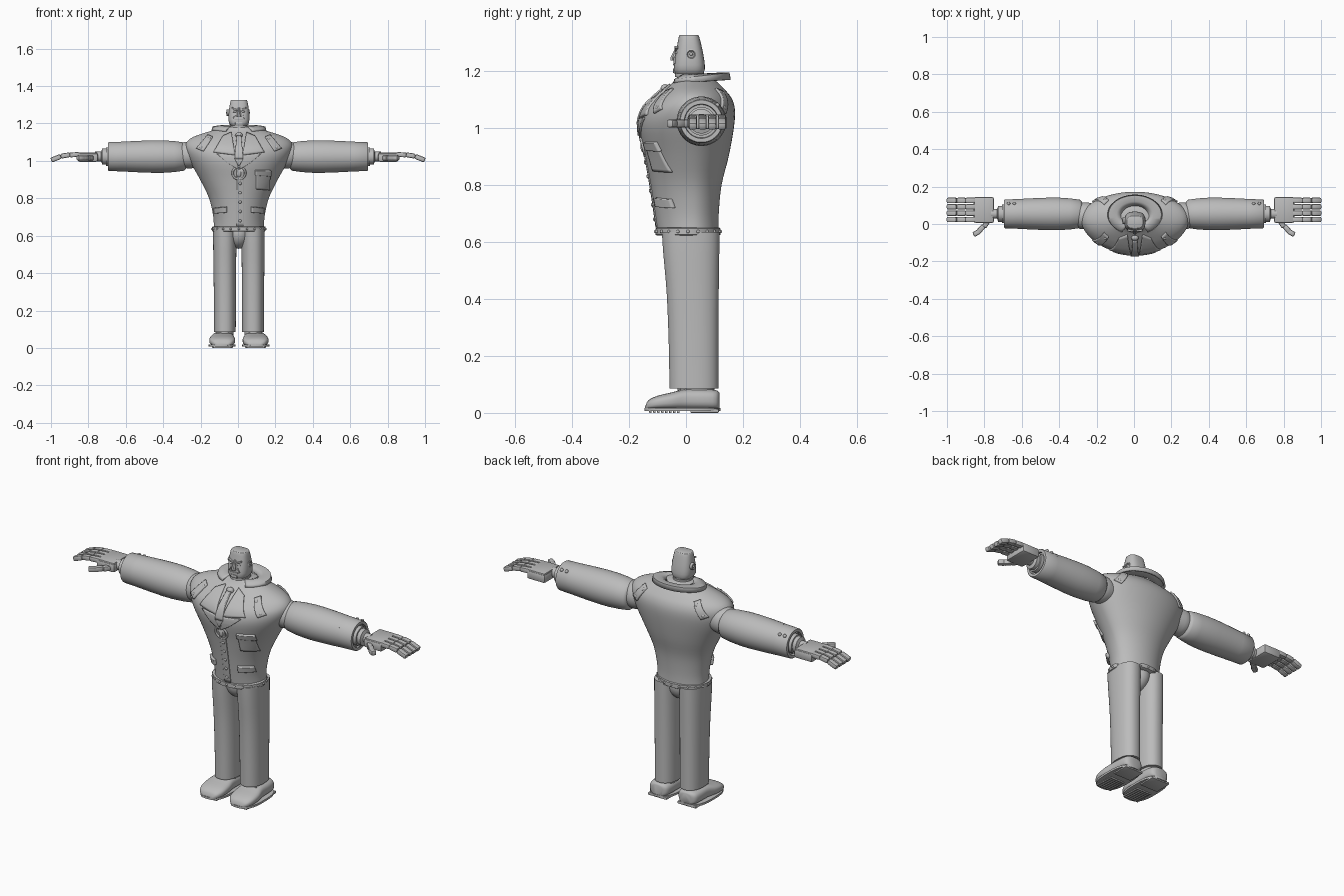
import bpy, bmesh, math
from mathutils import Vector, Matrix
from mathutils.bvhtree import BVHTree

if "Cube" in bpy.data.objects:
    bpy.data.objects.remove(bpy.data.objects["Cube"])

grey = bpy.data.materials.new("plain grey")
grey.use_nodes = True
COL = (0.5, 0.5, 0.5, 1)
grey.diffuse_color = COL
grey.node_tree.nodes["Principled BSDF"].inputs["Base Color"].default_value = COL
CX = 0.005  # body centre line


def finish(name, bm, angle=40, solid=0):
    bmesh.ops.recalc_face_normals(bm, faces=bm.faces[:])
    me = bpy.data.meshes.new(name)
    bm.to_mesh(me)
    bm.free()
    me.materials.append(grey)
    me.shade_smooth()
    me.set_sharp_from_angle(angle=math.radians(angle))
    ob = bpy.data.objects.new(name, me)
    bpy.context.collection.objects.link(ob)
    if solid:
        mod = ob.modifiers.new("thickness", 'SOLIDIFY')
        mod.thickness, mod.offset = solid, 0
    return ob


def resample(rows, steps):
    """Smooth curve through every column of the section table."""
    if steps < 2:
        return rows
    out = []
    for i in range(len(rows) - 1):
        quad = [rows[max(i - 1, 0)], rows[i], rows[i + 1], rows[min(i + 2, len(rows) - 1)]]
        for k in range(steps):
            t = k / steps
            out.append([b + t / 2 * (c - a + t * (2*a - 5*b + 4*c - d + t * (3*(b - c) + d - a)))
                        for a, b, c, d in zip(*quad)])
    return out + [rows[-1]]


def loft(name, rows, axis='z', n=40, p=2, steps=1, mid=None, sign=1, dx=0):
    """Sections (t, u0, u1, v0, v1) joined along an axis; p sets squareness."""
    bm = bmesh.new()
    rings = []
    for t, u0, u1, v0, v1 in resample(rows, steps):
        vm = (v0 + v1) / 2 if mid is None else mid
        ring = []
        for i in range(n):
            a = 2 * math.pi * (i + 0.5) / n
            c, s = math.cos(a), math.sin(a)
            u = (u0 + u1) / 2 + (u1 - u0) / 2 * math.copysign(abs(c) ** (2 / p), c)
            v = vm + (v1 - vm if s > 0 else vm - v0) * math.copysign(abs(s) ** (2 / p), s)
            co = {'z': (u, v, t), 'x': (t, u, v), 'y': (u, t, v)}[axis]
            ring.append(bm.verts.new((co[0] * sign + dx, co[1], co[2])))
        rings.append(ring)
    for a, b in zip(rings, rings[1:]):
        for i in range(n):
            bm.faces.new((a[i], a[(i + 1) % n], b[(i + 1) % n], b[i]))
    bm.faces.new(rings[0])
    bm.faces.new(rings[-1])
    return finish(name, bm)


def tube(name, rows, y, z, sign, n=32):
    """Round part along the arm from (x, radius) pairs."""
    return loft(name, [(x, y - r, y + r, z - r, z + r) for x, r in rows], 'x', n, sign=sign)


def box(name, centre, size, rot=None, bevel=0.005):
    bm = bmesh.new()
    bmesh.ops.create_cube(bm, size=1)
    bmesh.ops.scale(bm, vec=size, verts=bm.verts)
    bmesh.ops.bevel(bm, geom=bm.edges[:], offset=bevel, segments=2, affect='EDGES', profile=0.5)
    m = Matrix.Translation(centre) @ (rot or Matrix.Identity(4))
    bmesh.ops.transform(bm, matrix=m, verts=bm.verts)
    return finish(name, bm)


def ball(name, centre, scale, n=12):
    bm = bmesh.new()
    bmesh.ops.create_uvsphere(bm, u_segments=n * 2, v_segments=n, radius=1)
    bmesh.ops.scale(bm, vec=scale, verts=bm.verts)
    bmesh.ops.translate(bm, vec=centre, verts=bm.verts)
    return finish(name, bm)


# Jacket body
torso = loft("jacket_body", [
    (0.63, -.135, .135, -.1, .115), (0.7, -.137, .137, -.11, .115), (0.8, -.16, .16, -.125, .125),
    (0.9, -.208, .208, -.143, .15), (1.0, -.264, .264, -.163, .168), (1.06, -.287, .287, -.15, .172),
    (1.1, -.28, .28, -.115, .162), (1.13, -.24, .24, -.08, .14), (1.16, -.15, .15, -.045, .11),
    (1.18, -.08, .08, -.03, .08)], n=64, steps=4, mid=0.025, dx=CX)
tree = BVHTree.FromPolygons([v.co for v in torso.data.vertices],
                            [f.vertices[:] for f in torso.data.polygons])


def surface(x, z, back=False):
    d = -1 if back else 1
    hit = tree.ray_cast(Vector((x + CX, -d, z)), Vector((0, d, 0)))
    if hit[0] is None:
        hit = tree.find_nearest(Vector((x + CX, -0.1 * d, z)))
    return hit[0], hit[1]


def patch(name, quad, thick=0.014, back=False, n=10):
    """Four (x, z) corners laid on the jacket as a thin panel."""
    a, b, c, d = (Vector(q) for q in quad)
    bm = bmesh.new()
    grid = []
    for i in range(n + 1):
        row = []
        for j in range(n + 1):
            q = a.lerp(b, i / n).lerp(d.lerp(c, i / n), j / n)
            row.append(bm.verts.new(surface(q.x, q.y, back)[0]))
        grid.append(row)
    for i in range(n):
        for j in range(n):
            bm.faces.new((grid[i][j], grid[i + 1][j], grid[i + 1][j + 1], grid[i][j + 1]))
    return finish(name, bm, solid=thick)


def stud(name, x, z, r=0.006, back=False):
    return ball(name, surface(x, z, back)[0], (r, r, r), 6)


# Jacket front: lapels, tie, placket, pockets, straps
for s, side in ((1, "left"), (-1, "right")):
    patch(side + "_lapel_upper", [(s*.04, 1.15), (s*.085, 1.13), (s*.135, 1.045), (s*.02, 1.03)])
    patch(side + "_lapel_lower", [(s*.02, 1.03), (s*.115, 1.035), (s*.06, .99), (s*.003, .955)])
    patch(side + "_pocket_flap", [(s*.065, .755), (s*.125, .75), (s*.125, .72), (s*.065, .725)], .026)
    for back, tag in ((False, "front"), (True, "back")):
        patch(f"{side}_{tag}_strap", [(s*.14, 1.125), (s*.165, 1.135), (s*.225, 1.065), (s*.19, 1.05)],
              .016, back)
        for x, z in ((.158, 1.115), (.2, 1.07)):
            stud(f"{side}_{tag}_strap_stud", s * x, z, .011, back)
patch("tie", [(-.012, 1.13), (.012, 1.13), (.022, 1.01), (-.022, 1.01)], .022)
patch("tie_tip", [(-.022, 1.01), (.022, 1.01), (.002, .975), (-.002, .975)], .02)
patch("button_placket", [(-.012, .96), (.024, .96), (.024, .65), (-.012, .65)], .008, n=16)
patch("chest_pocket", [(.09, .945), (.165, .945), (.16, .845), (.09, .85)], .014)
patch("chest_pocket_flap", [(.086, .95), (.168, .95), (.168, .92), (.086, .925)], .024)
for i in range(5):
    stud("jacket_button", .006, .68 + i * .05, .009)
ball("tie_knot", surface(0, 1.135)[0], (.02, .016, .018))

# Round medallion on the chest
spot, normal = surface(0, .935)
bpy.ops.mesh.primitive_torus_add(major_radius=.034, minor_radius=.006, major_segments=32,
                                 minor_segments=8, location=spot,
                                 rotation=normal.to_track_quat('Z', 'Y').to_euler())
ring = bpy.context.object
ring.name = "medallion_ring"
ring.data.materials.append(grey)
bpy.ops.object.shade_smooth()
ball("medallion_centre", spot, (.013, .009, .022))

# Wide collar, open at the front
bm = bmesh.new()
previous = None
for i in range(41):
    a = math.radians(-62 + i * 304 / 40)
    c, s = math.cos(a), math.sin(a)
    cur = [bm.verts.new((CX + r * c, .05 + .72 * r * s, z + s * lift))
           for r, z, lift in ((.07, 1.172, 0), (.1, 1.185, .004), (.138, 1.178, .012), (.142, 1.162, .006))]
    if previous:
        for k in range(3):
            bm.faces.new((previous[k], cur[k], cur[k + 1], previous[k + 1]))
    previous = cur
finish("jacket_collar", bm, 60, .01)

# Belt with studs
loft("belt", [(z, -.14 - g, .14 + g, -.104 - g, .118 + g) for z, g in
              ((.622, -.002), (.625, .003), (.647, .003), (.65, -.002))], n=56, dx=CX)
for i in range(20):
    a = math.tau * i / 20
    ball("belt_stud", (CX + .143 * math.cos(a), .007 + .114 * math.sin(a), .636), (.006,) * 3, 5)

# Hips, legs and shoes
ball("hips", (CX, .015, .615), (.068, .088, .085), 16)
for s, side in ((1, "left"), (-1, "right")):
    loft(side + "_trouser_leg", [
        (.085, .017, .133, -.058, .114), (.25, .016, .134, -.061, .114), (.42, .015, .136, -.068, .115),
        (.56, .013, .138, -.08, .117), (.635, .012, .138, -.085, .118)], n=36, p=2.3, steps=3,
        sign=s, dx=CX)
    loft(side + "_shoe", [
        (-.143, .06, .115, .012, .022), (-.132, .038, .14, .01, .044), (-.1, .022, .156, .01, .06),
        (-.05, .02, .158, .01, .072), (0, .026, .148, .01, .084), (.06, .026, .146, .01, .084),
        (.105, .034, .138, .01, .08), (.118, .055, .115, .012, .07)], 'y', 28, 2.8, 3, sign=s, dx=CX)
    loft(side + "_sole", [(z, .017, .163, -.146, .121) for z in (.007, .018)], n=40, p=2.8,
         sign=s, dx=CX)
    box(side + "_heel", (CX + s * .088, .065, .007), (.112, .1, .014), bevel=.004)
    for i in range(8):
        box(side + "_sole_tread", (CX + s * .09, -.125 + i * .014, .004), (.095, .008, .008), bevel=.001)
    loft(side + "_ankle", [(.07, .03, .125, -.03, .1), (.095, .03, .125, -.03, .1)], sign=s, dx=CX)
    for y in (-.022, -.002):
        box(side + "_shoe_lace", (CX + s * .087, y, .078), (.07, .007, .012), bevel=.002)

# Arms, cuffs, wrists and hands
AY, AZ = .054, 1.023
for s, side in ((1, "left"), (-1, "right")):
    tube(side + "_shoulder", [(.2, .06), (.25, .072), (.29, .07), (.32, .05)], AY - .01, AZ + .008, s)
    tube(side + "_sleeve", [(.275, .05), (.278, .066), (.29, .076), (.34, .083), (.4, .087),
                            (.46, .087), (.54, .084), (.615, .08)], AY, AZ, s, 40)
    tube(side + "_cuff", [(.61, .076), (.613, .08), (.69, .077), (.694, .074), (.694, .06),
                          (.68, .058)], AY, AZ, s, 40)
    tube(side + "_wrist", [(.67, .05), (.705, .05), (.706, .043), (.726, .043), (.728, .036),
                           (.732, .026), (.765, .026)], AY, AZ, s)
    for x in (.64, .67):
        ball(side + "_cuff_stud", (s * x, AY + .055, AZ + .056), (.009,) * 3, 6)
    box(side + "_palm", (s * .803, .075, 1.018), (.108, .138, .046), bevel=.01)
    box(side + "_hand_plate", (s * .803, .075, 1.036), (.1, .13, .02), bevel=.004)
    for f in range(4):
        y = .024 + f * .034
        for x, z, tilt, length in ((.874, 1.033, .06, .054), (.923, 1.029, .16, .05),
                                   (.973, 1.014, .38, .056)):
            box(side + "_finger_joint", (s * x, y, z), (length, .029, .026),
                Matrix.Rotation(s * tilt, 4, 'Y'), .007)
    for x, y, turn, length in ((.79, .002, -1.0, .045), (.818, -.026, -.85, .045),
                               (.842, -.048, -.55, .038)):
        box(side + "_thumb_joint", (s * x, y, 1.015), (length, .027, .027),
            Matrix.Rotation(s * turn, 4, 'Z'), .007)

# Neck and head
loft("neck", [(1.13, -.05, .05, -.03, .07), (1.2, -.04, .04, -.03, .062)], dx=CX)
loft("neck_band", [(1.178, -.05, .05, -.038, .068), (1.19, -.05, .05, -.038, .068)], dx=CX)
loft("head", [(1.19, -.044, .044, -.037, .06), (1.205, -.054, .054, -.043, .066),
              (1.24, -.056, .056, -.04, .064), (1.29, -.051, .051, -.031, .054),
              (1.32, -.045, .045, -.025, .046), (1.325, -.042, .042, -.022, .043)],
     n=36, p=2.8, steps=2, dx=CX)
loft("nose", [(1.236, -.014, .014, -.056, -.03), (1.245, -.012, .012, -.056, -.03),
              (1.285, -.006, .006, -.035, -.02)], n=8, dx=CX)
box("mouth", (CX, -.041, 1.222), (.05, .008, .006), bevel=.002)
box("chin", (CX, -.037, 1.2), (.04, .018, .018), bevel=.005)
for s, side in ((1, "left"), (-1, "right")):
    box(side + "_brow", (CX + s * .023, -.034, 1.277), (.036, .012, .008),
        Matrix.Rotation(-s * .4, 4, 'Y'), .002)
    ball(side + "_eye", (CX + s * .022, -.031, 1.263), (.011, .008, .006), 8)
    box(side + "_cheek_line", (CX + s * .025, -.039, 1.236), (.005, .008, .026),
        Matrix.Rotation(-s * .5, 4, 'Y'), .002)
    tube(side + "_ear", [(.045, .018), (.06, .018), (.062, .014), (.058, .01)], .018, 1.258, s, 20)
    ball(side + "_ear_stud", (s * .059, .018, 1.258), (.006,) * 3, 6)
